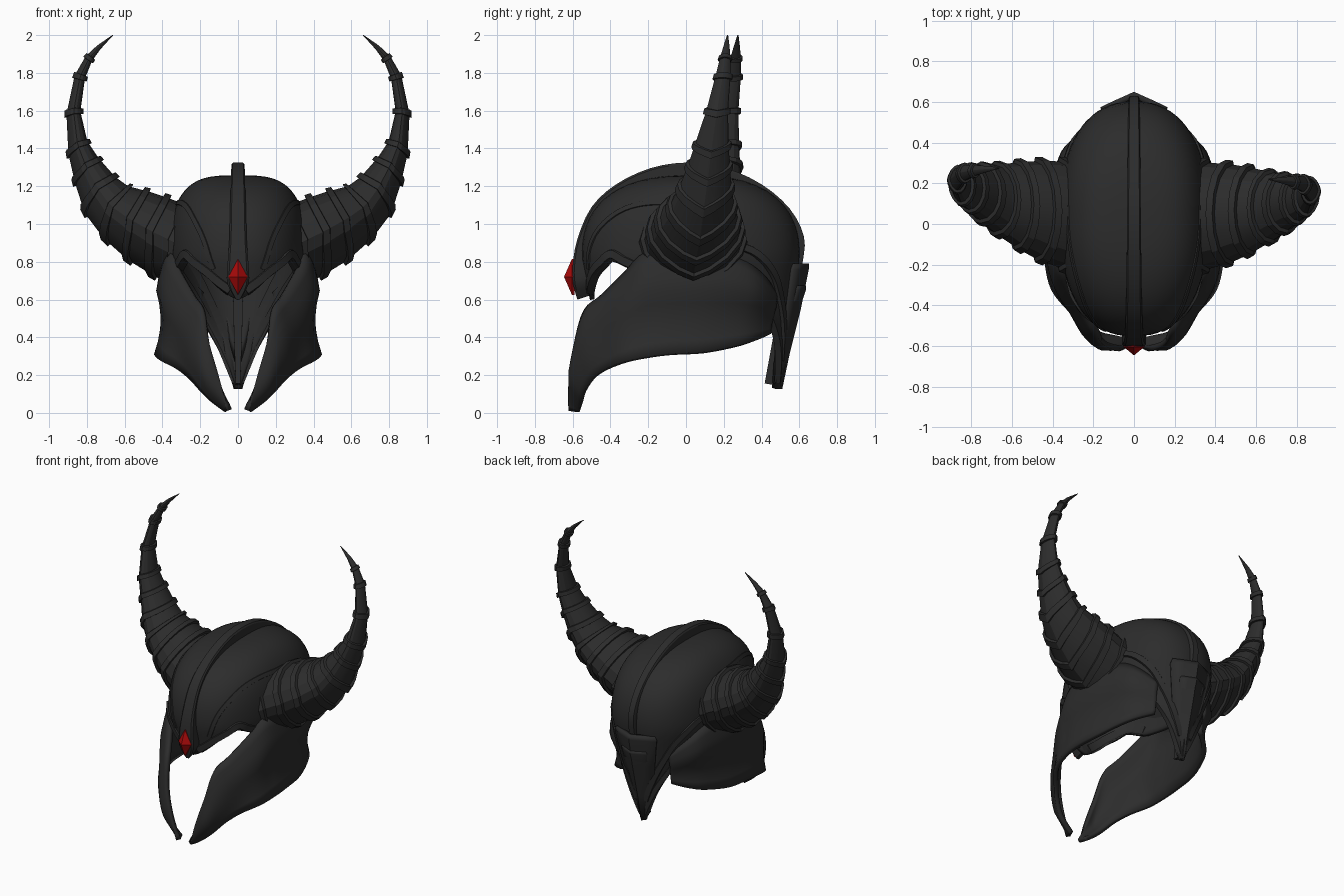
import bpy, bmesh
from math import sin, cos, pi, radians
from mathutils import Vector

cube = bpy.data.objects.get("Cube")
if cube:
    bpy.data.objects.remove(cube, do_unlink=True)


def material(name, color):
    m = bpy.data.materials.new(name)
    m.use_nodes = True
    m.diffuse_color = color
    m.node_tree.nodes["Principled BSDF"].inputs["Base Color"].default_value = color
    return m


IRON = material("dark iron", (0.025, 0.025, 0.025, 1))
RED = material("red gem", (0.4, 0.003, 0.003, 1))


def finish(ob, mat, angle=35, thick=0, mirror=False):
    ob.data.materials.append(mat)
    if thick:
        mod = ob.modifiers.new("thickness", "SOLIDIFY")
        mod.thickness, mod.offset = thick, 0
    if mirror:
        ob.modifiers.new("mirror", "MIRROR")
    bpy.ops.object.select_all(action="DESELECT")
    ob.select_set(True)
    bpy.context.view_layer.objects.active = ob
    if angle:
        bpy.ops.object.shade_smooth_by_angle(angle=radians(angle))
    return ob


def loft(name, rows, closed=False, caps=False, mat=IRON, **kw):
    """Skin a grid of points, row by row."""
    bm = bmesh.new()
    grid = [[bm.verts.new(p) for p in row] for row in rows]
    n = len(rows[0])
    for a, b in zip(grid, grid[1:]):
        for j in range(n if closed else n - 1):
            k = (j + 1) % n
            bm.faces.new((a[j], a[k], b[k], b[j]))
    if caps:
        bm.faces.new(grid[0])
        bm.faces.new(grid[-1])
    bmesh.ops.remove_doubles(bm, verts=bm.verts, dist=0.0005)
    bmesh.ops.recalc_face_normals(bm, faces=bm.faces)
    me = bpy.data.meshes.new(name)
    bm.to_mesh(me)
    bm.free()
    ob = bpy.data.objects.new(name, me)
    bpy.context.collection.objects.link(ob)
    return finish(ob, mat, **kw)


def spline(keys, t):
    """Catmull-Rom through tuples of any length, t in key units."""
    last = len(keys) - 1
    t = min(max(t, 0), last)
    i = min(int(t), last - 1)
    f = t - i
    p = [keys[min(max(i + d, 0), last)] for d in (-1, 0, 1, 2)]
    return [b + 0.5 * f * (c - a + f * (2 * a - 5 * b + 4 * c - d + f * (3 * (b - c) + d - a)))
            for a, b, c, d in zip(*p)]


def resample(keys, steps):
    n = (len(keys) - 1) * steps
    return [spline(keys, i / steps) for i in range(n + 1)]


# Dome: superelliptic section, lower edge varies with angle (0 front, 180 back)
EDGE = [(0, .60), (8, .63), (25, .72), (46, .81), (62, .75), (90, .72),
        (120, .70), (140, .52), (160, .34), (180, .13)]
TOP = 1.245


def edge(deg):
    for (a, za), (b, zb) in zip(EDGE, EDGE[1:]):
        if deg <= b:
            return za + (zb - za) * (deg - a) / (b - a)
    return EDGE[-1][1]


def surface(deg, z, out=0):
    th = radians(deg)
    if z > .82:
        u = min(1, (z - .82) / (TOP - .82))
        f = (1 - u ** 2.5) ** .4
        a, front, back = .355 * (1 - u ** 2.5) ** .28, .57 * f, .56 * f
    else:
        d = .82 - z
        a, front, back = .355 - .25 * d, .57 - .2 * d, .56 - .17 * d
    s, c = sin(th), cos(th)
    x = (a + out) * abs(s) ** .85 * (1 if s > 0 else -1)
    y = -((front if c > 0 else back) + out) * abs(c) ** .85 * (1 if c > 0 else -1)
    return Vector((x, y + .03, z))


rows = []
for i in range(21):
    v = sin(i / 20 * pi / 2)
    row = []
    for j in range(72):
        deg = j * 5
        low = edge(min(deg, 360 - deg))
        row.append(surface(deg, low + (TOP - low) * v))
    rows.append(row)
loft("dome", rows, closed=True, thick=.025, angle=40)


# Raised trims that follow the dome
def trim(name, path, width=.022, height=.014):
    rows = []
    pts = resample(path, 5)
    centers = [surface(d, z, .004) for d, z in pts]
    for i, c in enumerate(centers):
        t = (centers[min(i + 1, len(pts) - 1)] - centers[max(i - 1, 0)]).normalized()
        n = Vector((c.x * 2, c.y - .03, max(0, c.z - .82))).normalized()
        side = t.cross(n).normalized()
        rows.append([c - side * width - n * height, c - side * width * .6 + n * height,
                     c + side * width * .6 + n * height, c + side * width - n * height])
    loft(name, rows, closed=True, caps=True, mirror=True)


trim("brow_trim", [(d, edge(d) + .03) for d in (5, 15, 25, 36, 46, 55, 62)], .034, .02)
trim("front_arch_trim", [(95, 1.1), (70, 1.11), (50, 1.08), (35, 1.0), (25, .9), (18, .76)])
trim("neck_edge_trim", [(d, edge(d) + .025) for d in (115, 130, 145, 160, 172, 179)], .026, .016)
trim("neck_upper_trim", [(100, .9), (120, .86), (138, .74), (150, .6), (162, .45), (174, .28)],
     .03, .02)

# Crest: tapered bar from the nose guard over the top to the nape (y, z, half width)
CREST = [(-.575, .60, .012), (-.597, .68, .056), (-.6, .78, .056), (-.575, .92, .046),
         (-.5, 1.09, .042), (-.37, 1.21, .038), (-.19, 1.295, .036), (0, 1.325, .034),
         (.2, 1.3, .032), (.4, 1.21, .03), (.55, 1.08, .028), (.625, .93, .026),
         (.615, .78, .026), (.57, .5, .024), (.505, .14, .012)]
rows = []
pts = resample(CREST, 3)
for i, (y, z, w) in enumerate(pts):
    a, b = pts[max(i - 1, 0)], pts[min(i + 1, len(pts) - 1)]
    n = Vector((0, a[1] - b[1], b[0] - a[0])).normalized()
    p = Vector((0, y, z))
    q = p - n * .09
    s = Vector((w, 0, 0))
    rows.append([q - s, p - s - n * .01, p - s * .8, p + s * .8, p + s - n * .01, q + s])
loft("crest", rows, closed=True, caps=True, angle=30)

# Cheek guards: pairs of upper and lower edge points from the nape to the chin
CHEEK = [(.19, .47, .64, .19, .44, .42), (.285, .39, .74, .28, .37, .385),
         (.33, .28, .81, .345, .28, .355),
         (.355, .10, .85, .405, .10, .32), (.36, -.1, .85, .425, -.08, .31),
         (.345, -.22, .84, .42, -.20, .295), (.305, -.31, .75, .39, -.32, .27),
         (.23, -.44, .62, .31, -.42, .23), (.18, -.53, .54, .245, -.49, .18),
         (.15, -.58, .36, .18, -.535, .11), (.10, -.605, .18, .125, -.55, .06),
         (.045, -.615, .015, .06, -.56, .015)]
FLARE = (0, .02, .03, .034, .01, -.006, -.012, -.008, .004)
rows = []
pts = resample(CHEEK, 4)
for j, k in enumerate(pts):
    top, low = Vector(k[:3]), Vector(k[3:])
    out = Vector((top.x, top.y * .35, 0)).normalized()
    blade = min(1, max(0, (j - 20) / 12))
    tip = min(1, (len(pts) - 1 - j) / 6, .3 + j / 8)
    rows.append([top.lerp(low, i / 8)
                 + out * tip * ((1 - blade) * b + blade * .04 * sin(pi * i / 8))
                 for i, b in enumerate(FLARE)])
loft("cheek_guard", rows, thick=.03, mirror=True, angle=30)

# Nape plate: pointed prow at the back (z, half width, ridge y, side y)
NAPE = [(.79, .15, .645, .575), (.76, .16, .645, .57), (.56, .125, .605, .54),
        (.32, .07, .545, .49), (.13, .012, .505, .475)]


def nape(name, scale, lift, thick):
    rows = []
    for z, w, yc, ys in NAPE:
        z = .5 + (z - .5) * scale
        rows.append([(s * w * scale, ys + (yc - ys) * (1 - abs(s) * scale) + lift, z)
                     for s in (-1, -.5, 0, .5, 1)])
    loft(name, rows, thick=thick, angle=25)


nape("nape_plate", 1, -.01, .03)
nape("nape_inner_plate", .6, -.024, .03)

# Horns: centre x, y, z, radius in the bend plane, radius along y
HORN = [(.31, .035, .89, .21, .27), (.50, .055, .985, .19, .235), (.675, .085, 1.10, .14, .17),
        (.785, .115, 1.27, .09, .12), (.85, .138, 1.43, .054, .088), (.868, .165, 1.6, .036, .058),
        (.835, .195, 1.78, .028, .04), (.77, .21, 1.9, .018, .024), (.662, .22, 2.0, .002, .003)]
BANDS = (.3, .85, 1.4, 2.0, 2.6, 3.25, 3.95, 5.0, 6.0, 6.8)


def power(v, e):
    return abs(v) ** e * (1 if v > 0 else -1)


def horn(name, side, drift):
    # Each band is a raised lip whose outer edge dips in a chevron toward the base
    stations = [(0, 0)]
    for b in BANDS:
        h = .022 - .0018 * b
        stations += [(b - .1, 0), (b - .09, h), (b + .08, h), (b + .09, 0)]
    stations += [(7.3, 0), (7.7, 0), (8, 0)]
    rows = []
    for t0, lip in stations:
        row = []
        for j in range(16):
            phi = 2 * pi * j / 16
            away = min(phi, 2 * pi - phi) / (pi / 2)
            e = 1.25 if away < 1 else 1
            t = max(0, t0 - .6 * max(0, 1 - away) * max(0, 1 - t0 / 6))
            x, y, z, r, ry = spline(HORN, t)
            a, b = spline(HORN, t - .1), spline(HORN, t + .1)
            n = Vector((b[2] - a[2], 0, a[0] - b[0])).normalized()
            p = Vector((x, y + drift * min(1, t / 3), z)) + n * (r + lip) * power(cos(phi), e)
            p.y += (ry + lip) * power(sin(phi), e)
            p.x *= side
            row.append(p)
        rows.append(row)
    loft(name, rows, closed=True, caps=True, angle=20)


horn("left_horn", 1, 0)
horn("right_horn", -1, .055)

# Brow gem: faceted diamond
rows = []
for y, s in ((-.59, 1), (-.604, 1), (-.645, .02)):
    rows.append([(.051 * s, y, .72), (0, y, .72 + .095 * s),
                 (-.051 * s, y, .72), (0, y, .72 - .095 * s)])
loft("brow_gem", rows, closed=True, caps=True, mat=RED, angle=0)
